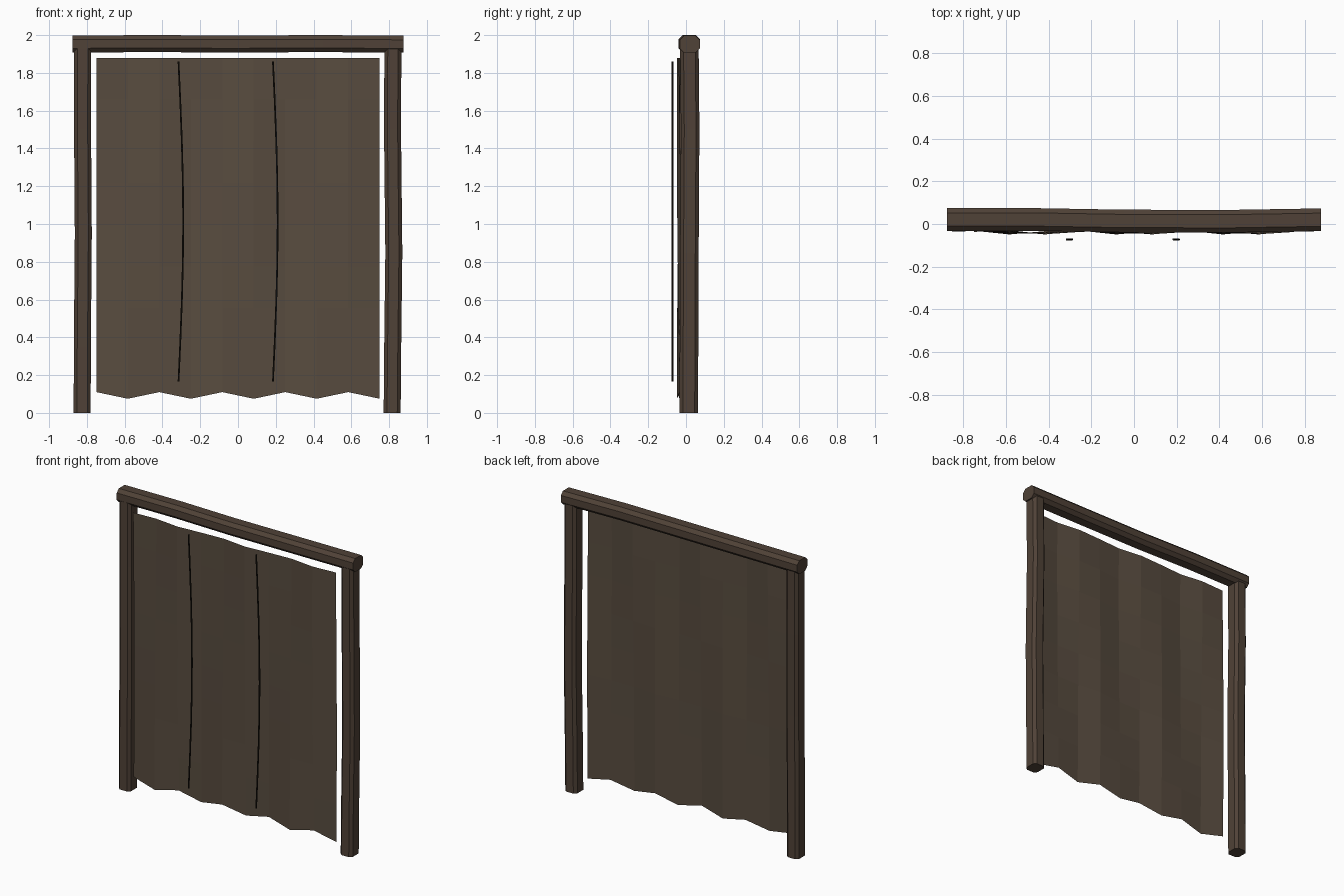
import bpy, bmesh, math
from mathutils import Vector

cube = bpy.data.objects.get("Cube")
if cube:
    bpy.data.objects.remove(cube, do_unlink=True)


def material(name, rgb):
    m = bpy.data.materials.new(name)
    m.use_nodes = True
    m.diffuse_color = (*rgb, 1)
    m.node_tree.nodes["Principled BSDF"].inputs["Base Color"].default_value = (*rgb, 1)
    return m


WOOD = material("dark wood", (0.080, 0.054, 0.038))
HIDE = material("brown hide", (0.098, 0.072, 0.050))
THREAD = material("black thread", (0.012, 0.009, 0.006))


def finish(name, bm, mat):
    bmesh.ops.recalc_face_normals(bm, faces=bm.faces)
    mesh = bpy.data.meshes.new(name)
    bm.to_mesh(mesh)
    bm.free()
    mesh.materials.append(mat)
    obj = bpy.data.objects.new(name, mesh)
    bpy.context.collection.objects.link(obj)
    return obj


def beam(name, path, side, up, width, depth, cut, mat):
    """Sweep a chamfered rectangle along a slightly bent path."""
    w, d = width / 2, depth / 2
    ring = [(w, d - cut), (w - cut, d), (cut - w, d), (-w, d - cut),
            (-w, cut - d), (cut - w, -d), (w - cut, -d), (w, cut - d)]
    bm = bmesh.new()
    loops = [[bm.verts.new(Vector(p) + Vector(side) * a + Vector(up) * b) for a, b in ring]
             for p in path]
    for low, high in zip(loops, loops[1:]):
        for i in range(8):
            j = (i + 1) % 8
            bm.faces.new((low[i], low[j], high[j], high[i]))
    bm.faces.new(loops[0])
    bm.faces.new(loops[-1])
    return finish(name, bm, mat)


X, Y, Z = (1, 0, 0), (0, 1, 0), (0, 0, 1)

# Hewn door posts
beam("right_post", [(-0.825, 0.015, 0), (-0.824, 0.014, 0.35), (-0.819, 0.013, 0.95),
                    (-0.823, 0.018, 1.5), (-0.822, 0.016, 1.93)], X, Y, 0.09, 0.098, 0.018, WOOD)
beam("left_post", [(0.816, 0.015, 0), (0.819, 0.016, 0.35), (0.825, 0.018, 0.85),
                   (0.818, 0.022, 1.5), (0.820, 0.018, 1.93)], X, Y, 0.09, 0.098, 0.018, WOOD)

# Lintel
beam("lintel", [(-0.875, 0.021, 1.953), (-0.45, 0.021, 1.955), (-0.05, 0.014, 1.953),
                (0.45, 0.013, 1.955), (0.875, 0.02, 1.952)], Y, Z, 0.106, 0.09, 0.022, WOOD)

# Hanging hide with shallow folds and a zigzag hem
COLS, ROWS = 9, 8
bm = bmesh.new()
grid = []
for r in range(ROWS + 1):
    row = []
    for c in range(COLS + 1):
        hem = 0.11 if c % 2 == 0 else 0.075
        base = hem if r == ROWS else 0.11
        z = 1.88 + (base - 1.88) * r / ROWS
        y = -0.038 - 0.011 * math.cos(2.09 * (c - 2.2) + 0.3 * r)
        row.append(bm.verts.new((-0.75 + 1.5 * c / COLS, y, z)))
    grid.append(row)
for r in range(ROWS):
    for c in range(COLS):
        bm.faces.new((grid[r][c], grid[r + 1][c], grid[r + 1][c + 1], grid[r][c + 1]))
finish("hide_curtain", bm, HIDE)

# Stitched seams in front of the hide
for name, x in (("right_seam", -0.315), ("left_seam", 0.185)):
    path = [(x + 0.025 * math.sin(math.pi * t / 8), -0.072, 0.165 + 1.695 * t / 8)
            for t in range(9)]
    beam(name, path, X, Y, 0.009, 0.009, 0.0025, THREAD)
